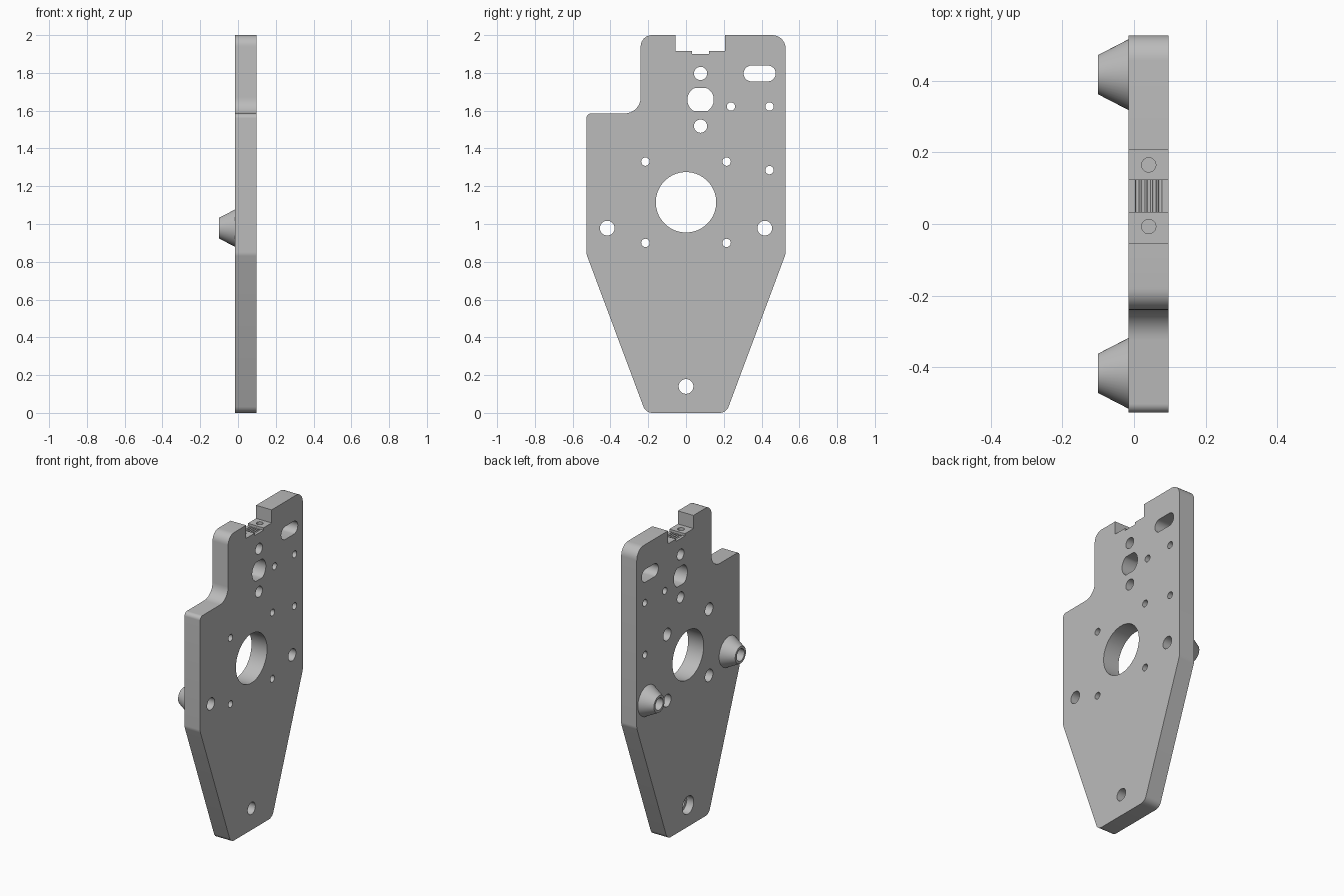
import bpy, bmesh
from math import cos, sin, tan, pi, radians
from mathutils import Vector, Matrix

cube = bpy.data.objects.get("Cube")
if cube:
    bpy.data.objects.remove(cube, do_unlink=True)

grey = bpy.data.materials.new("Plain grey")
grey.use_nodes = True
GREY = (0.5, 0.5, 0.5, 1)
grey.diffuse_color = GREY
grey.node_tree.nodes["Principled BSDF"].inputs["Base Color"].default_value = GREY

BACK, FRONT = -0.015, 0.097      # plate faces along x
MID = (BACK + FRONT) / 2


def rounded(corners, steps=8):
    """Outline from (y, z, radius) corners."""
    out = []
    for i, (y, z, r) in enumerate(corners):
        p = Vector((y, z))
        if r == 0:
            out.append(p)
            continue
        a = (Vector(corners[i - 1][:2]) - p).normalized()
        b = (Vector(corners[(i + 1) % len(corners)][:2]) - p).normalized()
        half = a.angle(b) / 2
        centre = p + (a + b).normalized() * r / sin(half)
        start = p + a * r / tan(half) - centre
        end = p + b * r / tan(half) - centre
        sweep = start.angle_signed(end)
        for k in range(steps + 1):
            t = -sweep * k / steps
            out.append(centre + Vector((start.x * cos(t) - start.y * sin(t),
                                        start.x * sin(t) + start.y * cos(t))))
    return out


def circle(y, z, r, flat=1.0, stretch=0.0, n=48):
    """Circle outline, optionally flattened top and bottom or stretched to a slot."""
    pts = []
    for i in range(n):
        a = 2 * pi * (i + 0.5) / n
        c, s = cos(a), sin(a)
        s = max(-flat, min(flat, s))
        pts.append(Vector((y + r * c + (stretch if c > 0 else -stretch), z + r * s)))
    if flat < 1:      # drop the points inside each flat
        pts = [p for i, p in enumerate(pts)
               if not (abs(p.y - pts[i - 1].y) < 1e-6 and abs(p.y - pts[(i + 1) % n].y) < 1e-6)]
    return pts


def prism(bm, pts, x0, x1):
    face = bm.faces.new([bm.verts.new((x0, p.x, p.y)) for p in pts])
    ext = bmesh.ops.extrude_face_region(bm, geom=[face], use_keep_orig=True)
    verts = [g for g in ext["geom"] if isinstance(g, bmesh.types.BMVert)]
    bmesh.ops.translate(bm, verts=verts, vec=(x1 - x0, 0, 0))


def make(name, bm):
    bmesh.ops.recalc_face_normals(bm, faces=bm.faces[:])
    mesh = bpy.data.meshes.new(name)
    bm.to_mesh(mesh)
    bm.free()
    mesh.materials.append(grey)
    ob = bpy.data.objects.new(name, mesh)
    bpy.context.collection.objects.link(ob)
    return ob


def cut(ob, cutters):
    bpy.ops.object.select_all(action='DESELECT')
    bpy.context.view_layer.objects.active = ob
    ob.select_set(True)
    for c in cutters:
        mod = ob.modifiers.new("cut", 'BOOLEAN')
        mod.operation, mod.solver, mod.object = 'DIFFERENCE', 'EXACT', c
        bpy.ops.object.modifier_apply(modifier=mod.name)
    bpy.ops.object.shade_smooth_by_angle(angle=radians(22))


# Plate outline with the stepped shoulder and the top notch
bm = bmesh.new()
prism(bm, rounded([
    (-0.213, 0, 0.05), (0.213, 0, 0.05), (0.527, 0.84, 0.06), (0.527, 2, 0.07),
    (0.207, 2, 0), (0.207, 1.915, 0), (0.123, 1.915, 0), (0.123, 1.9, 0),
    (0.033, 1.9, 0), (0.033, 1.915, 0), (-0.055, 1.915, 0), (-0.055, 2, 0),
    (-0.24, 2, 0.06), (-0.24, 1.585, 0.085), (-0.527, 1.585, 0.025),
    (-0.527, 0.84, 0.06)]), BACK, FRONT)
plate = make("mounting_plate", bm)

# Holes right through the plate
motor_screws = [(y, z) for y in (-0.215, 0.215) for z in (0.9, 1.33)]
bm = bmesh.new()
through = [(0, 1.115, 0.16), (0.077, 1.797, 0.035), (0.077, 1.518, 0.035),
           (-0.417, 0.978, 0.039), (0.417, 0.978, 0.039), (0, 0.14, 0.039),
           (0.238, 1.622, 0.022), (0.442, 1.622, 0.022), (0.442, 1.285, 0.022)]
for y, z, r in through + [(y, z, 0.022) for y, z in motor_screws]:
    prism(bm, circle(y, z, r), -0.3, 0.3)
prism(bm, circle(0.077, 1.658, 0.07, flat=0.87), -0.3, 0.3)
prism(bm, circle(0.39, 1.797, 0.042, stretch=0.043), -0.3, 0.3)
holes = make("hole_cutter", bm)

# Counterbores for screw heads
bm = bmesh.new()
for y, z in motor_screws:
    prism(bm, circle(y, z, 0.04), -0.1, BACK + 0.05)
prism(bm, circle(0, 0.14, 0.058), -0.1, BACK + 0.05)
bores = make("counterbore_cutter", bm)

# Clamp screw holes and belt tooth grooves in the notch
bm = bmesh.new()
for y in (-0.007, 0.165):
    bmesh.ops.create_cone(bm, cap_ends=True, segments=32, radius1=0.02, radius2=0.02,
                          depth=0.3, matrix=Matrix.Translation((MID, y, 1.915)))
for i in range(-2, 3):
    bmesh.ops.create_cone(bm, cap_ends=True, segments=16, radius1=0.0055, radius2=0.0055,
                          depth=0.089,
                          matrix=Matrix.Translation((MID + i * 0.016, 0.078, 1.899))
                          @ Matrix.Rotation(pi / 2, 4, 'X'))
notch = make("notch_detail_cutter", bm)

cut(plate, [holes, bores, notch])

# Tapered spacers on the back face
for side, y in (("right", -0.417), ("left", 0.417)):
    bm = bmesh.new()
    bmesh.ops.create_cone(bm, cap_ends=True, segments=48, radius1=0.099, radius2=0.055,
                          depth=BACK + 0.1,
                          matrix=Matrix.Translation(((BACK - 0.1) / 2, y, 0.978))
                          @ Matrix.Rotation(-pi / 2, 4, 'Y'))
    cut(make("tapered_spacer_" + side, bm), [holes])

for c in (holes, bores, notch):
    bpy.data.objects.remove(c, do_unlink=True)
